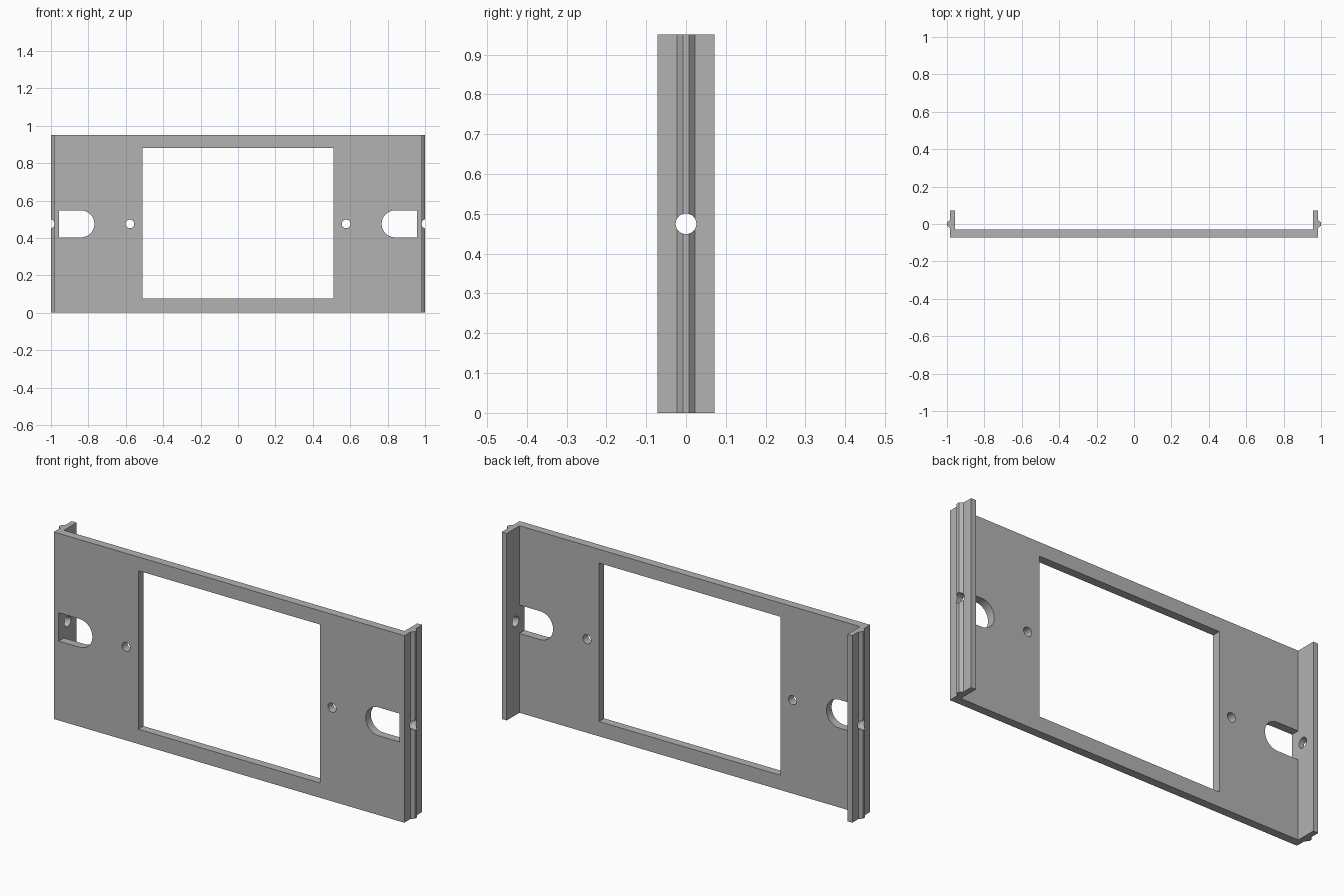
import bpy
import bmesh
import math
from mathutils import Matrix, Vector

cube = bpy.data.objects.get("Cube")
if cube:
    bpy.data.objects.remove(cube, do_unlink=True)

HEIGHT = 0.95
MID = HEIGHT / 2
SIDE = 0.985      # outer face of the flanges
INNER = 0.957     # inner face of the flanges
FRONT, BACK = -0.072, 0.072
PLATE_BACK = -0.03

grey = bpy.data.materials.new("plain grey")
grey.use_nodes = True
colour = (0.45, 0.45, 0.45, 1)
grey.diffuse_color = colour
grey.node_tree.nodes["Principled BSDF"].inputs["Base Color"].default_value = colour


def prism(name, points, offset):
    """Extrude a closed outline of 3D points along an offset."""
    bm = bmesh.new()
    face = bm.faces.new([bm.verts.new(p) for p in points])
    extruded = bmesh.ops.extrude_face_region(bm, geom=[face])["geom"]
    verts = [v for v in extruded if isinstance(v, bmesh.types.BMVert)]
    bmesh.ops.translate(bm, verts=verts, vec=Vector(offset))
    bmesh.ops.recalc_face_normals(bm, faces=bm.faces)
    mesh = bpy.data.meshes.new(name)
    bm.to_mesh(mesh)
    bm.free()
    mesh.materials.append(grey)
    obj = bpy.data.objects.new(name, mesh)
    bpy.context.collection.objects.link(obj)
    return obj


def arc(cx, cz, radius, start, end, steps):
    """Points on an arc in the xz plane."""
    angles = [start + (end - start) * i / steps for i in range(steps + 1)]
    return [(cx + radius * math.cos(a), cz + radius * math.sin(a)) for a in angles]


def front_cutter(name, outline):
    return prism(name, [(x, -0.2, z) for x, z in outline], (0, 0.3, 0))


# U-shaped bracket section with a tapered rib on each flange
half = [(SIDE, FRONT), (SIDE, -0.022), (1, -0.008), (1, 0.008),
        (SIDE, 0.022), (SIDE, BACK), (INNER, BACK), (INNER, PLATE_BACK)]
section = half + [(-x, y) for x, y in reversed(half)]
bracket = prism("mounting_bracket", [(x, y, 0) for x, y in section], (0, 0, HEIGHT))

# Central window
cutters = [front_cutter("window_cutter",
                        [(-0.51, 0.075), (0.51, 0.075), (0.51, 0.88), (-0.51, 0.88)])]

# Round-ended slots, screw holes and flange holes on both sides
r = 0.072
slot = [(INNER, MID + r)] + arc(0.84, MID, r, math.pi / 2, math.pi * 1.5, 24) + [(INNER, MID - r)]
screw = arc(0.578, MID, 0.023, 0, math.tau, 32)[:-1]
pin = arc(0, MID, 0.026, 0, math.tau, 32)[:-1]
for side, s in (("left", 1), ("right", -1)):
    cutters.append(front_cutter(side + "_slot_cutter", [(s * x, z) for x, z in slot]))
    cutters.append(front_cutter(side + "_screw_cutter", [(s * x, z) for x, z in screw]))
    cutters.append(prism(side + "_pin_cutter", [(s * 0.93, y, z) for y, z in pin], (s * 0.12, 0, 0)))

# Cut every opening, then remove the cutters
bpy.ops.object.select_all(action="DESELECT")
bracket.select_set(True)
bpy.context.view_layer.objects.active = bracket
for cutter in cutters:
    cutter.hide_render = True
    mod = bracket.modifiers.new(cutter.name, "BOOLEAN")
    mod.operation = "DIFFERENCE"
    mod.solver = "EXACT"
    mod.object = cutter
    bpy.ops.object.modifier_apply(modifier=mod.name)
    bpy.data.objects.remove(cutter, do_unlink=True)

bpy.ops.object.shade_smooth_by_angle(angle=math.radians(25))
